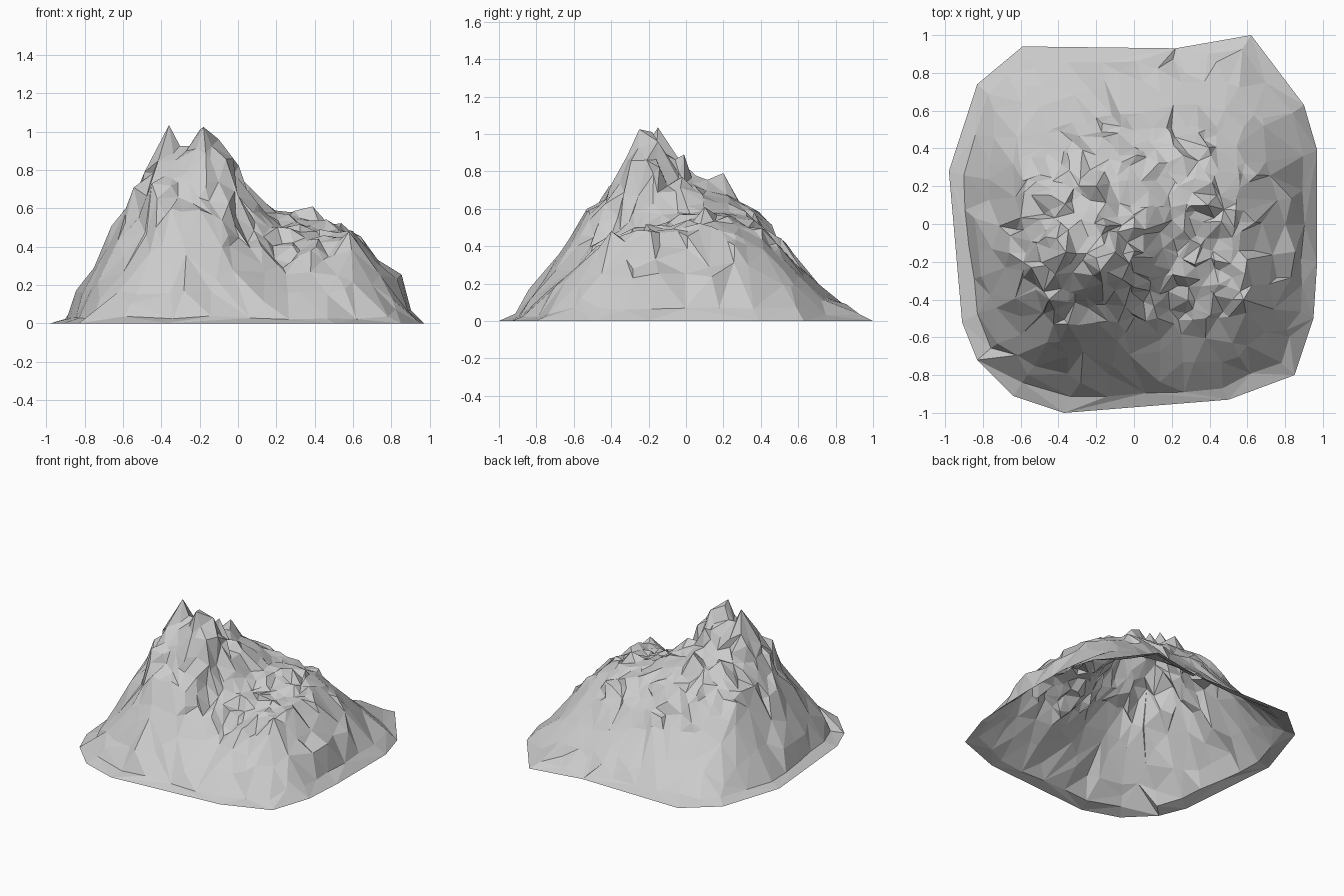
import bpy, random
from mathutils import Vector, geometry, noise

if "Cube" in bpy.data.objects:
    bpy.data.objects.remove(bpy.data.objects["Cube"])

random.seed(7)

# Base outline on the ground, counter-clockwise
RIM = [(-.98, .28), (-.91, -.52), (-.83, -.72), (-.64, -.91), (-.37, -1), (.5, -.93),
       (.85, -.8), (.95, -.5), (.97, -.2), (.97, .39), (.9, .63), (.62, 1),
       (.22, .93), (-.59, .94), (-.83, .74)]

# Broad relief: rows run front to back, columns left to right, every 0.2 from -0.8
RELIEF = ["00 08 15 17 14 10 10 08 03",
          "06 26 46 49 38 24 28 26 11",
          "13 43 68 74 54 38 42 45 22",
          "16 55 88 97 71 51 47 47 25",
          "17 57 76 80 73 57 54 48 25",
          "17 54 65 70 65 58 56 46 24",
          "12 40 53 58 55 52 47 37 17",
          "05 19 28 30 30 29 26 20 08",
          "01 05 08 10 10 10 09 07 04"]
GRID = [[int(v) / 100 for v in row.split()] for row in RELIEF]

# Named summits and notches
PEAKS = [(-.36, -.15, 1.035), (-.18, -.25, 1.025), (-.2, -.18, 1.01), (-.1, -.15, .96),
         (-.27, -.19, .9), (-.15, -.01, .89), (-.2, .2, .79), (.39, .1, .61),
         (-.45, -.4, .73), (.58, -.4, .48), (0, -.02, .77), (-.35, -.53, .6)]
SUMMITS = [p for p in PEAKS if p[2] > .75]


def height(x, y):
    u = min(max((x + .8) / .2, 0), 7.999)
    v = min(max((y + .8) / .2, 0), 7.999)
    i, j = int(u), int(v)
    a, b = u - i, v - j
    h = ((GRID[j][i] * (1 - a) + GRID[j][i + 1] * a) * (1 - b)
         + (GRID[j + 1][i] * (1 - a) + GRID[j + 1][i + 1] * a) * b)
    cones = [pz - 1.9 * ((x - px) ** 2 + (y - py) ** 2) ** .5 for px, py, pz in SUMMITS]
    return max([h] + cones)


def inside(x, y, scale):
    hit = False
    for (ax, ay), (bx, by) in zip(RIM, RIM[1:] + RIM[:1]):
        if (ay * scale > y) != (by * scale > y):
            if x < scale * (ax + (bx - ax) * (y / scale - ay) / (by - ay)):
                hit = not hit
    return hit


# Summits, rim and an evenly spaced low skirt just inside the rim
points = PEAKS + [(x, y, 0.0) for x, y in RIM]
rim_ids = list(range(len(PEAKS), len(points)))
for a, b in zip(RIM, RIM[1:] + RIM[:1]):
    a, b = Vector(a), Vector(b)
    steps = max(1, round((b - a).length / .2))
    for k in range(steps):
        p = a.lerp(b, k / steps) * random.uniform(.91, .94)
        points.append((p.x, p.y, (.07 if p.x > .8 else .03) + random.uniform(-.01, .01)))
fixed = len(points)


def scatter(step, lo, hi, rough):
    n = int(1 / step) + 1
    for i in range(-n, n + 1):
        for j in range(-n, n + 1):
            x = (i + random.uniform(-.4, .4)) * step
            y = (j + random.uniform(-.4, .4)) * step
            r = (abs(x / .65) ** 3 + abs(y / .58) ** 3) ** (1 / 3)
            if not lo <= r < hi or not inside(x, y, .89):
                continue
            if any((x - p[0]) ** 2 + (y - p[1]) ** 2 < (step * .6) ** 2 for p in PEAKS):
                continue
            bump = noise.noise(Vector((x * 9, y * 9, 3))) + random.uniform(-.5, .5)
            z = min(1.0, max(.03, height(x, y) + rough * bump))
            points.append((x, y, z))


scatter(.065, 0, 1, .045)     # craggy top
scatter(.12, 1, 9, .015)      # broad lower slopes

# Triangulate the terrain, then shove the crags sideways
co, _, faces, orig, _, _ = geometry.delaunay_2d_cdt(
    [Vector(p[:2]) for p in points], [], [rim_ids], 1, 1e-5)
verts = []
for c, o in zip(co, orig):
    z = points[o[0]][2] if o else height(*c)
    s = .025 if z > .4 and o and o[0] >= fixed else 0
    verts.append((c.x + random.uniform(-s, s), c.y + random.uniform(-s, s), z))

mesh = bpy.data.meshes.new("mountain")
mesh.from_pydata(verts, [], [list(f) for f in faces])
mesh.update()
mountain = bpy.data.objects.new("mountain", mesh)
bpy.context.collection.objects.link(mountain)
